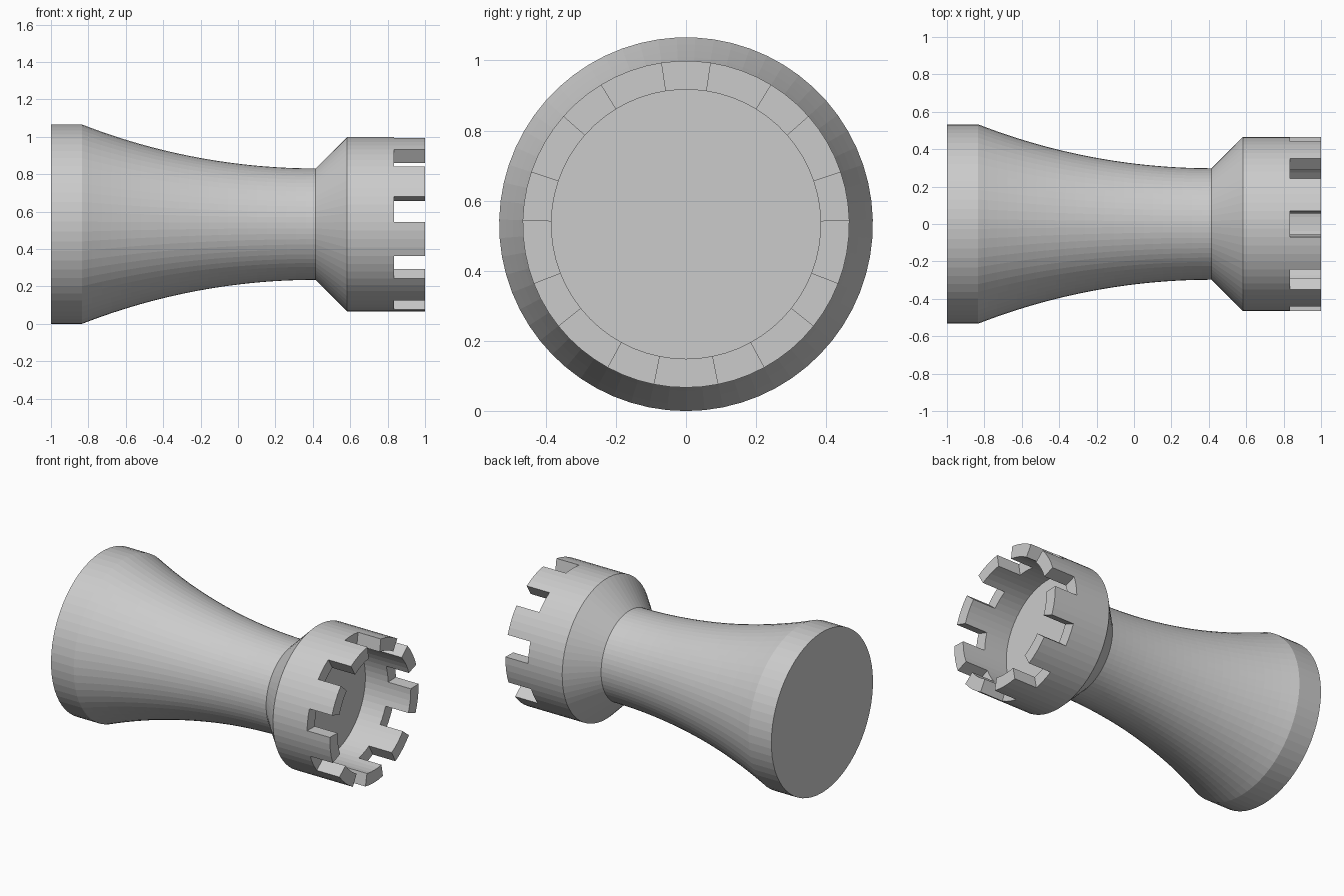
import bpy, bmesh
from math import sin, cos, sqrt, tau

if "Cube" in bpy.data.objects:
    bpy.data.objects.remove(bpy.data.objects["Cube"])

SIDES = 63          # 9 notches of 3 sides, 9 merlons of 4 sides
AXIS_Z = 0.533      # the piece lies on its side along x
U = 1 / 6

# Profile (x, radius): base band, concave stem, flared head, rim, cup wall
BASE_R, NECK_R, HEAD_R, CUP_R = 0.533, 0.298, 0.466, 0.384
X0, X1 = -1 + U, 0.415
STEPS = 24
length, drop = X1 - X0, BASE_R - NECK_R
arc_r = (length ** 2 + drop ** 2) / (2 * drop)

profile = [(-1, BASE_R)]
for i in range(STEPS + 1):
    x = X0 + length * i / STEPS
    profile.append((x, NECK_R + arc_r - sqrt(arc_r ** 2 - (X1 - x) ** 2)))
profile += [(0.583, HEAD_R), (1 - U, HEAD_R)]
rim_index = len(profile) - 1
profile += [(1 - U, CUP_R), (1 - 2 * U, CUP_R)]

# Lathe the body around x
bm = bmesh.new()
rings = []
for x, r in profile:
    ring = []
    for j in range(SIDES):
        a = (j + 0.5) * tau / SIDES
        ring.append(bm.verts.new((x, r * sin(a), AXIS_Z + r * cos(a))))
    rings.append(ring)

merlons = []
for i in range(len(rings) - 1):
    a, b = rings[i], rings[i + 1]
    for j in range(SIDES):
        k = (j + 1) % SIDES
        face = bm.faces.new((a[j], a[k], b[k], b[j]))
        if i == rim_index and (j + 2) % 7 >= 3:
            merlons.append(face)

# Base disc and cup floor
bm.faces.new(rings[0])
bm.faces.new(rings[-1])

# Raise the merlons from the rim
bmesh.ops.recalc_face_normals(bm, faces=bm.faces)
result = bmesh.ops.extrude_face_region(bm, geom=merlons)
top = [v for v in result["geom"] if isinstance(v, bmesh.types.BMVert)]
bmesh.ops.translate(bm, verts=top, vec=(U, 0, 0))
bmesh.ops.recalc_face_normals(bm, faces=bm.faces)

mesh = bpy.data.meshes.new("chess_rook")
bm.to_mesh(mesh)
bm.free()
bpy.context.collection.objects.link(bpy.data.objects.new("chess_rook", mesh))
